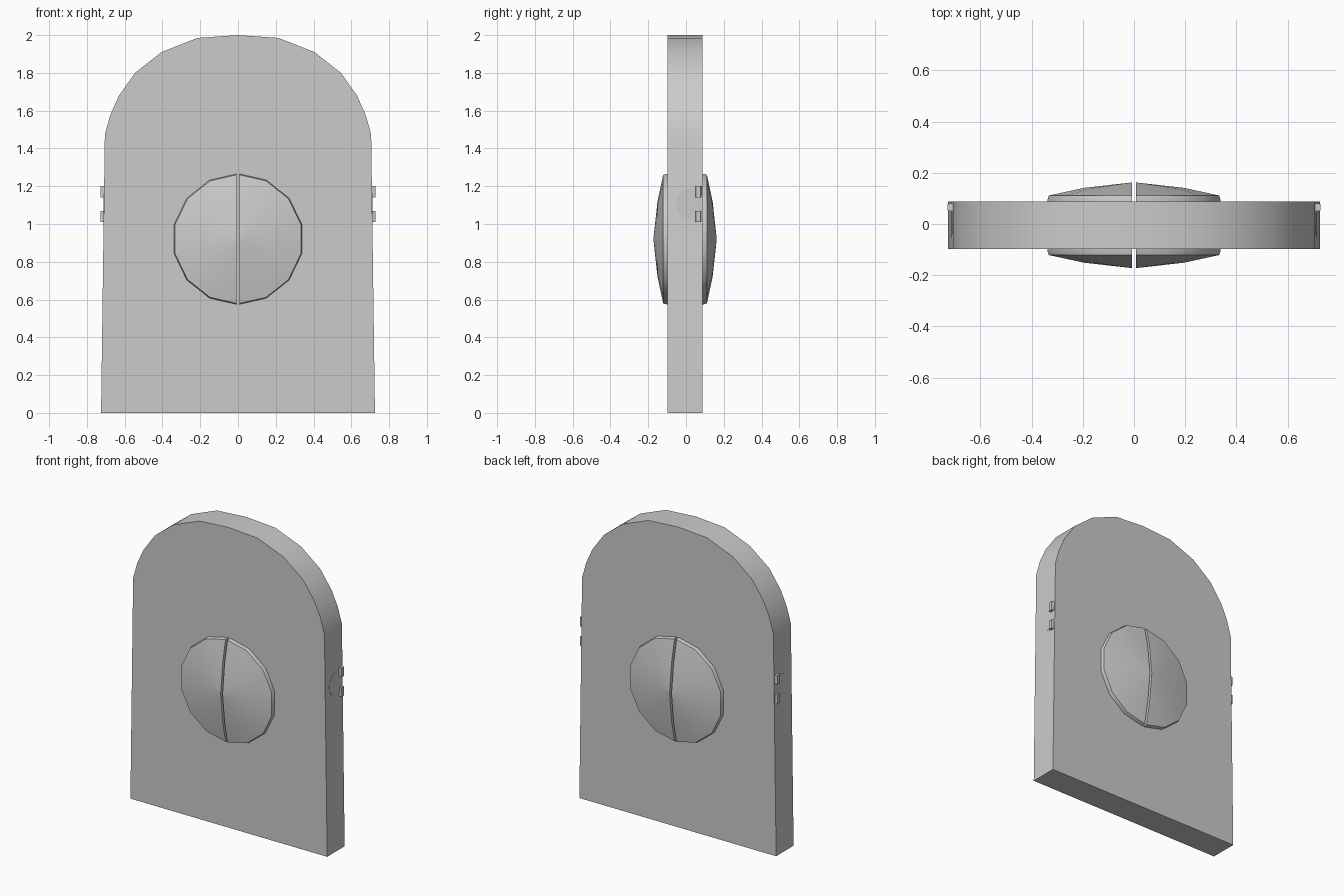
import bpy, bmesh, math
from mathutils import Vector

cube = bpy.data.objects.get("Cube")
if cube:
    bpy.data.objects.remove(cube, do_unlink=True)

GREY = (0.6, 0.6, 0.6, 1)
mat = bpy.data.materials.new("plain_grey")
mat.use_nodes = True
mat.diffuse_color = GREY
mat.node_tree.nodes["Principled BSDF"].inputs["Base Color"].default_value = GREY

FRONT, BACK = -0.097, 0.087


def finish(bm, name, smooth=None):
    bmesh.ops.recalc_face_normals(bm, faces=bm.faces)
    mesh = bpy.data.meshes.new(name)
    bm.to_mesh(mesh)
    bm.free()
    mesh.materials.append(mat)
    obj = bpy.data.objects.new(name, mesh)
    bpy.context.collection.objects.link(obj)
    if smooth:
        bpy.ops.object.select_all(action="DESELECT")
        obj.select_set(True)
        bpy.context.view_layer.objects.active = obj
        bpy.ops.object.shade_smooth_by_angle(angle=math.radians(smooth))
    return obj


# Arched slab: mirrored half profile, extruded through its thickness
half = [(0.725, 0), (0.705, 1.475), (0.675, 1.58), (0.63, 1.68),
        (0.545, 1.8), (0.405, 1.91), (0.215, 1.985)]
outline = half + [(0, 2)] + [(-x, z) for x, z in reversed(half)]
bm = bmesh.new()
face = bm.faces.new([bm.verts.new((x, FRONT, z)) for x, z in outline])
ext = bmesh.ops.extrude_face_region(bm, geom=[face])
bmesh.ops.translate(bm, vec=(0, BACK - FRONT, 0),
                    verts=[v for v in ext["geom"] if isinstance(v, bmesh.types.BMVert)])
finish(bm, "arched_slab", 30)


# Faceted shallow domes, each split into two halves by a vertical slit
def half_dome(name, base, direction, side):
    sides, gap = 14, 0.007
    rings = [(0.347, -0.01), (0.347, 0.005), (0.342, 0.024), (0.2, 0.054)]
    bm = bmesh.new()
    loops = []
    for r, h in rings:
        loops.append([bm.verts.new((r * math.sin(math.tau * i / sides),
                                    base + direction * h,
                                    0.92 + r * math.cos(math.tau * i / sides)))
                      for i in range(sides)])
    apex = bm.verts.new((0, base + direction * 0.076, 0.92))
    bm.faces.new(loops[0])
    for i in range(sides):
        j = (i + 1) % sides
        for a, b in zip(loops, loops[1:]):
            bm.faces.new((a[i], a[j], b[j], b[i]))
        bm.faces.new((loops[-1][i], loops[-1][j], apex))
    cut = bmesh.ops.bisect_plane(bm, geom=bm.verts[:] + bm.edges[:] + bm.faces[:],
                                 plane_co=(side * gap, 0, 0), plane_no=(side, 0, 0),
                                 clear_inner=True)
    edges = [e for e in cut["geom_cut"] if isinstance(e, bmesh.types.BMEdge)]
    bmesh.ops.holes_fill(bm, edges=edges, sides=0)
    finish(bm, name, 30)


for place, base, direction in (("front", FRONT, -1), ("back", BACK, 1)):
    for label, side in (("left", 1), ("right", -1)):
        half_dome(f"{place}_dome_{label}_half", base, direction, side)


# Small side lugs and the nearly flush round plate between them
def lug(name, x, z):
    bm = bmesh.new()
    bmesh.ops.create_cube(bm, size=1)
    bmesh.ops.scale(bm, vec=(0.04, 0.038, 0.06), verts=bm.verts)
    bmesh.ops.translate(bm, vec=(x, 0.065, z), verts=bm.verts)
    # Narrow the outer face a little
    for v in bm.verts:
        if abs(v.co.x) > abs(x):
            v.co.y -= 0.006 * (1 if v.co.y > 0.065 else -1)
    finish(bm, name)


def side_plate(name, side):
    bm = bmesh.new()
    ring = [bm.verts.new((side * 0.7115, 0.02 + 0.075 * math.cos(math.tau * i / 24),
                          1.105 + 0.08 * math.sin(math.tau * i / 24)))
            for i in range(24)]
    # Keep the disc inside the slab's thickness
    for v in ring:
        v.co.y = min(v.co.y, BACK - 0.003)
        v.co.x += side * (1.105 - v.co.z) * 0.0136
    face = bm.faces.new(ring)
    ext = bmesh.ops.extrude_face_region(bm, geom=[face])
    bmesh.ops.translate(bm, vec=(-side * 0.006, 0, 0),
                        verts=[v for v in ext["geom"] if isinstance(v, bmesh.types.BMVert)])
    finish(bm, name)


for label, side in (("left", 1), ("right", -1)):
    for level, z in (("lower", 1.04), ("upper", 1.17)):
        lug(f"{level}_{label}_lug", side * 0.708, z)
    side_plate(f"{label}_side_plate", side)
